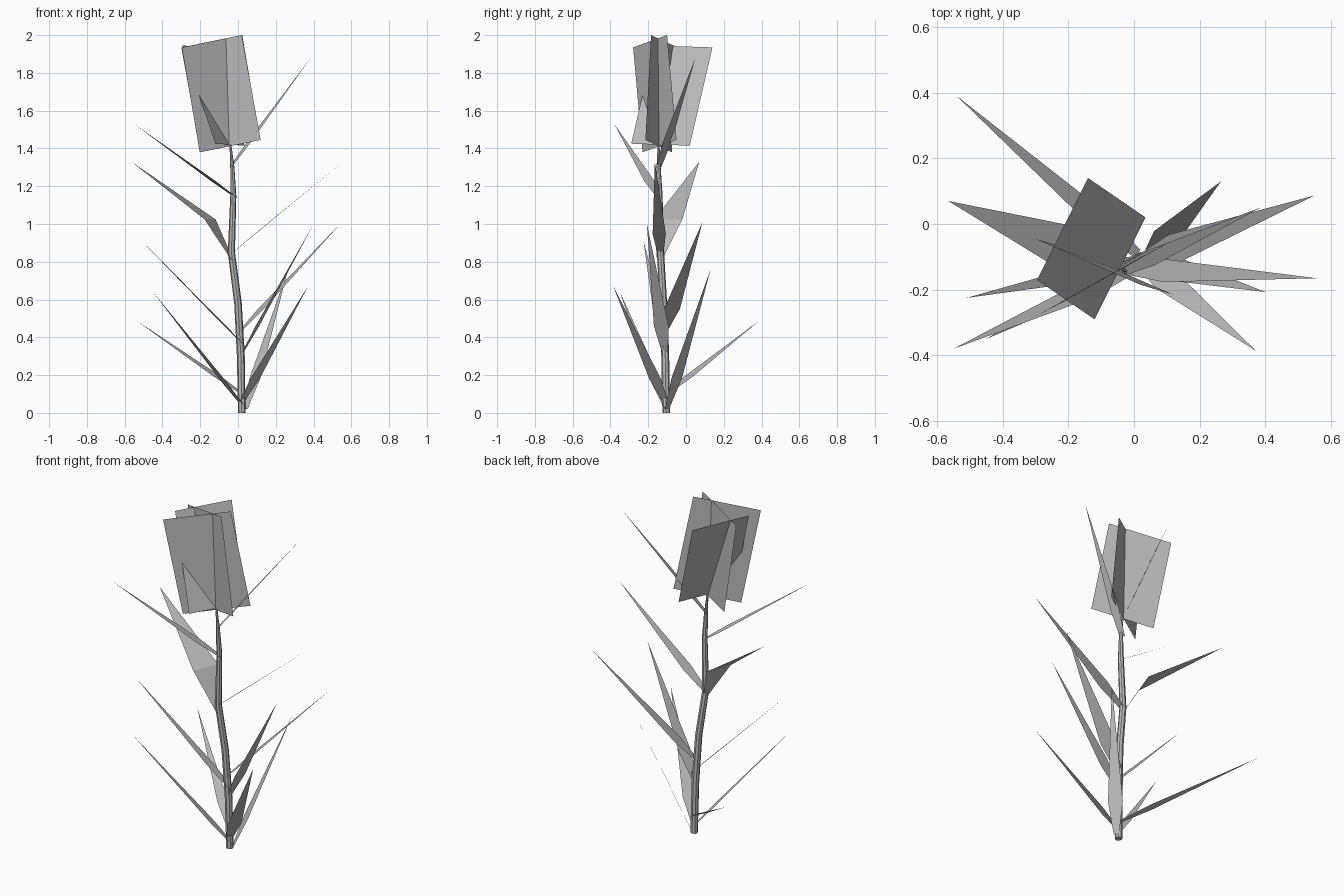
import bpy
from mathutils import Vector

cube = bpy.data.objects.get("Cube")
if cube:
    bpy.data.objects.remove(cube)

# Single flat grey for the whole plant
grey = bpy.data.materials.new("plain_grey")
grey.use_nodes = True
COLOR = (0.5, 0.5, 0.5, 1)
grey.diffuse_color = COLOR
grey.node_tree.nodes["Principled BSDF"].inputs["Base Color"].default_value = COLOR


def add_mesh(name, verts, faces):
    mesh = bpy.data.meshes.new(name)
    mesh.from_pydata([tuple(v) for v in verts], [], faces)
    mesh.materials.append(grey)
    obj = bpy.data.objects.new(name, mesh)
    bpy.context.collection.objects.link(obj)
    return obj


# Stem: a gently bending, tapering tube
def add_stem(path):
    curve = bpy.data.curves.new("stem_path", "CURVE")
    curve.dimensions = "3D"
    curve.bevel_depth = 1
    curve.bevel_resolution = 2
    curve.use_fill_caps = True
    spline = curve.splines.new("POLY")
    spline.points.add(len(path) - 1)
    for point, (x, y, z, r) in zip(spline.points, path):
        point.co = (x, y, z, 1)
        point.radius = r
    helper = bpy.data.objects.new("stem_path", curve)
    bpy.context.collection.objects.link(helper)
    bpy.context.view_layer.update()
    graph = bpy.context.evaluated_depsgraph_get()
    mesh = bpy.data.meshes.new_from_object(helper.evaluated_get(graph))
    bpy.data.objects.remove(helper)
    mesh.materials.clear()
    mesh.materials.append(grey)
    stem = bpy.data.objects.new("stem", mesh)
    bpy.context.collection.objects.link(stem)
    bpy.context.view_layer.objects.active = stem
    stem.select_set(True)
    bpy.ops.object.shade_smooth_by_angle()
    stem.select_set(False)


add_stem([
    (0.02, -0.105, 0, 0.02), (0.015, -0.11, 0.3, 0.021),
    (0, -0.12, 0.58, 0.02), (-0.035, -0.135, 0.85, 0.019),
    (-0.025, -0.14, 1.15, 0.016), (-0.03, -0.145, 1.3, 0.011),
    (-0.04, -0.145, 1.42, 0.005),
])


# Leaves: narrow at the base, widest a quarter of the way, then a long point
def add_leaf(name, base, tip, half_width, lift=0.0):
    base, tip = Vector(base), Vector(tip)
    run = tip - base
    side = Vector((-run.y, run.x, 0)).normalized()
    middle = base + run * 0.22 + Vector((0, 0, lift))
    verts = [base - side * 0.015, base + side * 0.015,
             middle + side * half_width, middle - side * half_width, tip]
    add_mesh(name, verts, [(0, 1, 2, 3), (3, 2, 4)])


LEAVES = [
    ((0.01, -0.09, 0.11), (-0.54, 0.39, 0.49), 0.03, 0),
    ((0.04, -0.1, 0.02), (-0.45, -0.35, 0.64), 0.03, 0),
    ((0.01, -0.1, 0.04), (0.37, -0.385, 0.67), 0.04, 0),
    ((0.04, -0.1, 0.02), (0.265, 0.13, 0.76), 0.04, 0),
    ((0.04, -0.11, 0.35), (-0.51, -0.225, 0.91), 0.03, 0),
    ((0, -0.12, 0.42), (0.55, 0.087, 1.01), 0.045, 0),
    ((0.02, -0.11, 0.31), (0.4, -0.207, 1.0), 0.04, 0),
    ((-0.03, -0.14, 0.81), (-0.565, 0.07, 1.33), 0.08, 0.1),
    ((-0.04, -0.135, 0.84), (0.555, -0.165, 1.33), 0.035, 0),
    ((-0.01, -0.14, 1.14), (-0.55, -0.38, 1.53), 0.03, 0),
    ((-0.04, -0.145, 1.3), (0.385, 0.05, 1.88), 0.025, 0),
]
for number, leaf in enumerate(LEAVES, 1):
    add_leaf(f"leaf_{number}", *leaf)


# Flower head: three crossed flat cards
def add_card(name, centre, across, up):
    c, a, u = Vector(centre), Vector(across) / 2, Vector(up) / 2
    add_mesh(name, [c - a - u, c + a - u, c + a + u, c - a + u], [(0, 1, 2, 3)])


add_card("flower_card_1", (-0.09, -0.13, 1.69), (0.32, -0.14, 0.065), (-0.1, 0.03, 0.555))
add_card("flower_card_2", (-0.09, -0.165, 1.69), (0.32, 0.18, 0.065), (-0.095, -0.05, 0.555))
add_card("flower_card_3", (-0.13, -0.075, 1.68), (0.155, 0.31, -0.01), (-0.175, 0.12, 0.52))
